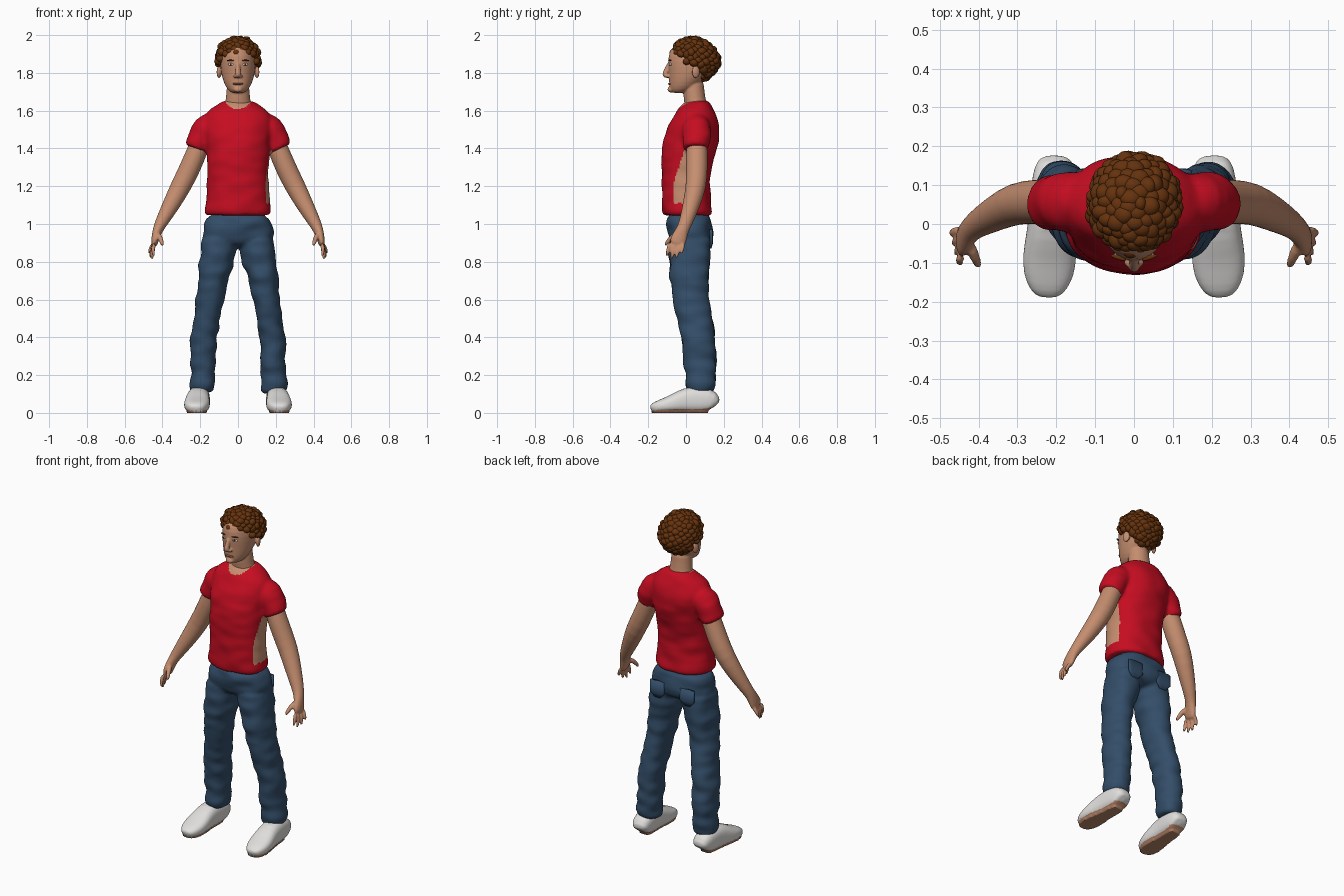
import bpy, bmesh, math, random
from mathutils import Vector, Matrix, noise

cube = bpy.data.objects.get("Cube")
if cube:
    bpy.data.objects.remove(cube, do_unlink=True)
random.seed(4)


def material(name, *rgb):
    m = bpy.data.materials.new(name)
    m.use_nodes = True
    m.diffuse_color = (*rgb, 1)
    m.node_tree.nodes["Principled BSDF"].inputs["Base Color"].default_value = (*rgb, 1)
    return m


SKIN = material("skin", 0.56, 0.27, 0.16)
RED = material("red cotton", 0.56, 0.004, 0.015)
DENIM = material("blue denim", 0.033, 0.075, 0.14)
HAIR = material("brown hair", 0.13, 0.032, 0.004)
WHITE = material("white leather", 0.75, 0.74, 0.72)
SOLE = material("tan sole", 0.5, 0.25, 0.15)
DARK = material("dark eye", 0.03, 0.015, 0.01)
LIP = material("lip brown", 0.27, 0.1, 0.06)


def tube(bm, rings, flat=True, power=2.0, sides=24):
    """Closed loft through rings of (x, y, z, rx, ry); level rings, or square to the path."""
    pts = [Vector(r[:3]) for r in rings]
    loops = []
    for i, ring in enumerate(rings):
        u, v = Vector((1, 0, 0)), Vector((0, 1, 0))
        if not flat:
            t = (pts[min(i + 1, len(pts) - 1)] - pts[max(i - 1, 0)]).normalized()
            u = (u - t * t.x).normalized()
            v = t.cross(u)
        loop = []
        for k in range(sides):
            a = math.tau * k / sides
            c, s = math.cos(a), math.sin(a)
            c = math.copysign(abs(c) ** (2 / power), c)
            s = math.copysign(abs(s) ** (2 / power), s)
            loop.append(bm.verts.new(pts[i] + u * c * ring[3] + v * s * ring[4]))
        loops.append(loop)
    faces = [bm.faces.new(loops[0]), bm.faces.new(loops[-1])]
    for a, b in zip(loops, loops[1:]):
        for k in range(sides):
            n = (k + 1) % sides
            faces.append(bm.faces.new((a[k], a[n], b[n], b[k])))
    bmesh.ops.recalc_face_normals(bm, faces=faces)


def ball(bm, loc, size, detail=3, turn=None):
    m = Matrix.Translation(loc) @ (turn or Matrix()) @ Matrix.Diagonal((*size, 1))
    bmesh.ops.create_icosphere(bm, subdivisions=detail, radius=1, matrix=m)


def finish(name, bm, mats, voxel=0, folds=0, rule=None, smooth=4):
    """Turn the bmesh into an object; fuse the pieces when a voxel size is given."""
    me = bpy.data.meshes.new(name)
    bm.to_mesh(me)
    bm.free()
    ob = bpy.data.objects.new(name, me)
    bpy.context.collection.objects.link(ob)
    if voxel:
        ob.modifiers.new("round", "SUBSURF").levels = 1
        mod = ob.modifiers.new("fuse", "REMESH")
        mod.mode, mod.voxel_size = "VOXEL", voxel
        mod = ob.modifiers.new("relax", "SMOOTH")
        mod.factor, mod.iterations = 0.5, smooth
        deps = bpy.context.evaluated_depsgraph_get()
        me = bpy.data.meshes.new_from_object(ob.evaluated_get(deps))
        ob.modifiers.clear()
        ob.data = me
        me.name = name
    if folds:
        moves = [v.normal * folds * noise.noise(Vector((v.co.x * 9, v.co.y * 9, v.co.z * 16)))
                 for v in me.vertices]
        for v, d in zip(me.vertices, moves):
            v.co += d
    me.materials.clear()
    for m in mats:
        me.materials.append(m)
    for p in me.polygons:
        p.use_smooth = True
        p.material_index = int(bool(rule and rule(p.center, p.normal)))
    return ob


# shirt: torso with both sleeves
bm = bmesh.new()
torso = [(1.04, -.12, .135, .172), (1.055, -.128, .143, .18), (1.12, -.127, .132, .17),
         (1.22, -.127, .122, .162), (1.35, -.133, .147, .166), (1.45, -.122, .178, .176),
         (1.53, -.094, .178, .182), (1.59, -.052, .155, .172), (1.63, -.022, .135, .115),
         (1.66, 0, .11, .075)]
tube(bm, [(0, (f + b) / 2, z, w, (b - f) / 2) for z, f, b, w in torso], power=2.2, sides=32)
for s in (1, -1):
    tube(bm, [(s * .1, .06, 1.54, .07, .07), (s * .175, .06, 1.503, .08, .08),
              (s * .2, .055, 1.45, .07, .074), (s * .217, .052, 1.405, .063, .07),
              (s * .222, .052, 1.395, .062, .069)], flat=False)


def bare(c, n):
    # neck opening and the bare patch on the left flank
    neck = c.y < .06 and (c.x / .072) ** 2 + ((c.z - 1.665) / .055) ** 2 < 1
    edge = -.065 * min(1, (1.42 - c.z) / .2)
    flank = c.x > .11 and c.x < .18 and 1.11 < c.z < 1.4 and edge < c.y < .055
    return neck or flank


finish("shirt", bm, [RED, SKIN], .01, .007, bare)

# jeans: hips with both legs
bm = bmesh.new()
tube(bm, [(0, .012, 1.08, .165, .12), (0, .02, .98, .186, .125), (0, .025, .92, .194, .118),
          (0, .025, .87, .15, .08)], power=2.3, sides=32)
leg = [(.095, .022, .97, .088, .11), (.102, .022, .86, .1, .114), (.135, .012, .7, .08, .1),
       (.152, .03, .57, .068, .094), (.183, .067, .4, .07, .092), (.186, .078, .22, .067, .084),
       (.19, .079, .12, .067, .073), (.19, .079, .105, .064, .07)]
for s in (1, -1):
    tube(bm, [(s * r[0], *r[1:]) for r in leg], power=2.2)
finish("jeans", bm, [DENIM], .01, .012)

# back pockets
for s, side in ((1, "left"), (-1, "right")):
    bm = bmesh.new()
    tube(bm, [(s * .1, .132, .97, .048, .009), (s * .1, .134, .9, .048, .009),
              (s * .1, .128, .87, .02, .007)], power=4)
    finish(side + "_back_pocket", bm, [DENIM])

# arms with hands
arm = [(.17, .06, 1.5, .05, .05), (.215, .057, 1.39, .055, .057), (.252, .057, 1.3, .056, .058),
       (.302, .055, 1.2, .055, .055), (.355, .028, 1.1, .046, .046), (.405, 0, 1.01, .034, .036),
       (.425, -.018, .97, .027, .032), (.438, -.038, .925, .021, .044),
       (.446, -.052, .88, .016, .043)]
for s, side in ((1, "left"), (-1, "right")):
    bm = bmesh.new()
    tube(bm, [(s * r[0], *r[1:]) for r in arm], flat=False)
    for i, drop in enumerate((.825, .808, .815, .84)):
        base = Vector((s * .444, -.085 + .024 * i, .9))
        tip = Vector((s * (.445 + .009 * i), -.104 + .026 * i, drop))
        mid = base.lerp(tip, .5) + Vector((s * .007, 0, 0))
        tube(bm, [(*base, .012, .012), (*mid, .011, .011), (*tip, .008, .008)], False, sides=10)
    tube(bm, [(s * .425, -.045, .95, .016, .016), (s * .408, -.09, .92, .014, .014),
              (s * .398, -.113, .882, .009, .009)], False, sides=10)
    finish(side + "_arm", bm, [SKIN], .006, smooth=2)

# head: neck, skull, jaw, nose and ears
bm = bmesh.new()
tube(bm, [(0, .06, 1.58, .08, .06), (0, .05, 1.64, .068, .06), (0, .04, 1.7, .06, .056),
          (0, .04, 1.78, .06, .056)])
skull = [(1.692, -.075, -.01, .03), (1.71, -.088, .045, .056), (1.75, -.09, .085, .077),
         (1.8, -.092, .14, .09), (1.86, -.098, .165, .096), (1.92, -.088, .165, .09),
         (1.96, -.05, .12, .05)]
tube(bm, [(0, (f + b) / 2, z, w, (b - f) / 2) for z, f, b, w in skull])
tube(bm, [(0, -.085, 1.86, .011, .012), (0, -.102, 1.82, .012, .014), (0, -.113, 1.79, .018, .018),
          (0, -.1, 1.772, .015, .014)], sides=12)
ball(bm, (0, -.082, 1.712), (.024, .016, .016))
for s in (1, -1):
    ball(bm, (s * .1, .052, 1.805), (.012, .022, .034), turn=Matrix.Rotation(s * .35, 4, "Z"))
    ball(bm, (s * .017, -.098, 1.782), (.009, .012, .008))
finish("head", bm, [SKIN], .005, smooth=3)

# face details
for s, side in ((1, "left"), (-1, "right")):
    for part, mat, x, y, z, size in (
            ("eye", WHITE, .038, -.083, 1.845, (.015, .006, .007)),
            ("iris", DARK, .038, -.087, 1.845, (.006, .004, .006)),
            ("brow", HAIR, .04, -.086, 1.866, (.02, .006, .004))):
        bm = bmesh.new()
        ball(bm, (s * x, y, z), size, turn=Matrix.Rotation(s * .3, 4, "Z"))
        finish(side + "_" + part, bm, [mat])
bm = bmesh.new()
ball(bm, (0, -.086, 1.742), (.03, .009, .006))
finish("lips", bm, [LIP])

# hair: a cap covered in curls
bm = bmesh.new()
middle, reach = Vector((0, .055, 1.872)), Vector((.101, .112, .105))
ball(bm, middle, reach * .97)
count = 210
for i in range(count):
    h = 1 - 2 * (i + .5) / count
    a = i * math.pi * (3 - math.sqrt(5))
    w = math.sqrt(1 - h * h)
    p = middle + Vector((w * math.cos(a) * reach.x, w * math.sin(a) * reach.y, h * reach.z))
    p.y -= max(0, p.z - 1.87) * .25
    hairline = 1.895 if p.y < 0 else 1.845 if p.y < .075 else 1.75
    if p.z < hairline:
        continue
    r = random.uniform(.019, .027)
    spin = Matrix.Rotation(random.uniform(0, 3), 4, random.choice("XYZ"))
    ball(bm, p, (r * 1.15, r, r * .85), turn=spin)
finish("curly_hair", bm, [HAIR])

# shoes with tan undersides and laces
shoe = [(.155, .04, .07), (.145, .055, .12), (.08, .06, .14), (.02, .06, .138), (-.03, .064, .12),
        (-.08, .07, .092), (-.13, .066, .072), (-.17, .048, .055), (-.187, .024, .035)]
for s, side in ((1, "left"), (-1, "right")):
    bm = bmesh.new()
    tube(bm, [(s * (.212 - y * .06), y, h / 2, w, h / 2) for y, w, h in shoe], False, 2.6)
    for i in range(4):
        y = -.01 - .022 * i
        ball(bm, (s * .217, y, .122 - .011 * i), (.026, .006, .008))
    ob = finish(side + "_shoe", bm, [WHITE, SOLE], .006, 0,
                lambda c, n: n.z < -.6 and c.z < .03, smooth=2)
    for v in ob.data.vertices:
        v.co.z = 0 if v.co.z < .012 else v.co.z
